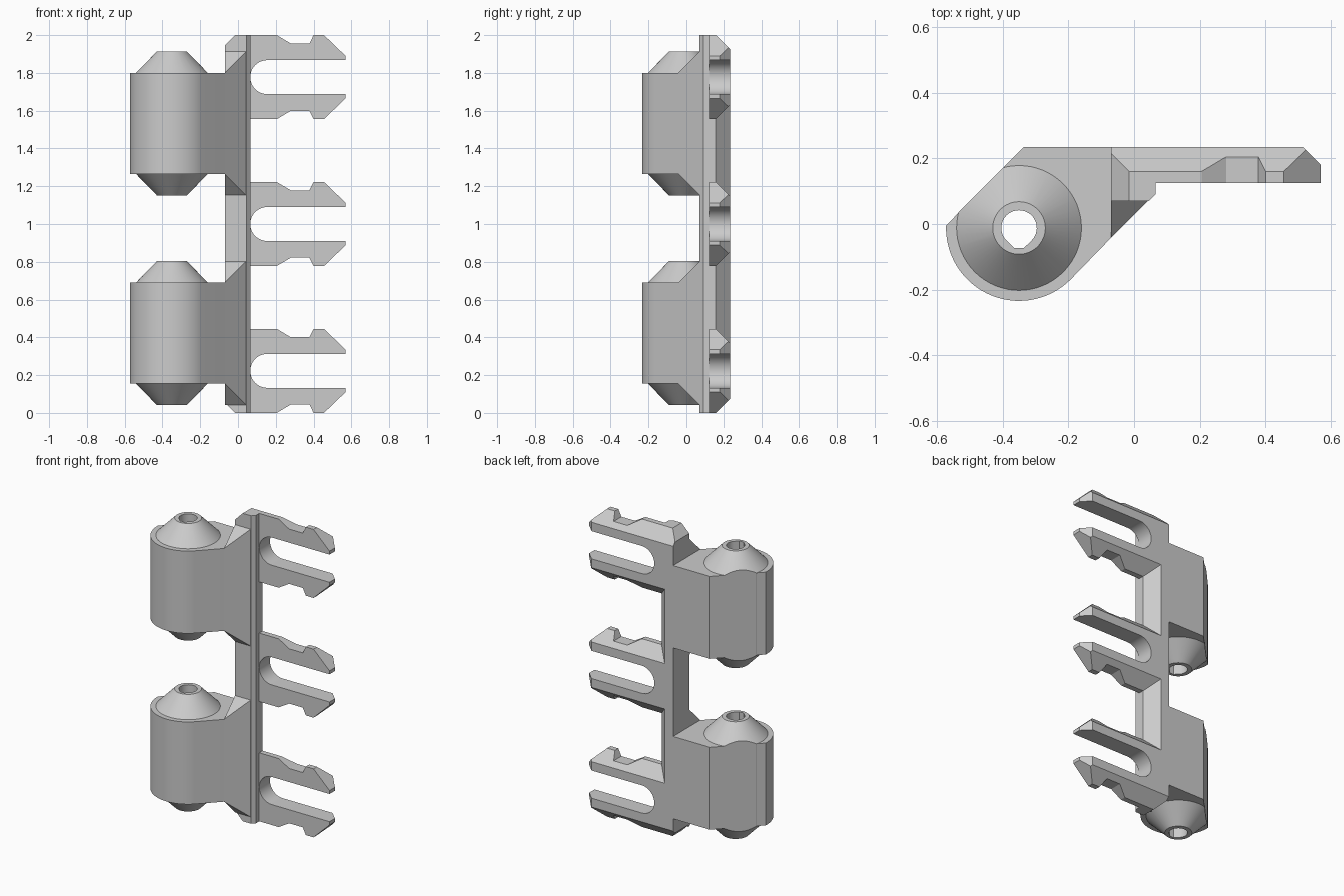
import bpy, bmesh, math
from mathutils import Vector

if "Cube" in bpy.data.objects:
    bpy.data.objects.remove(bpy.data.objects["Cube"], do_unlink=True)

grey = bpy.data.materials.new("plain grey")
grey.use_nodes = True
COLOUR = (0.6, 0.6, 0.6, 1)
grey.diffuse_color = COLOUR
grey.node_tree.nodes["Principled BSDF"].inputs["Base Color"].default_value = COLOUR

BACK = 0.235              # back face of the leaf
PIN = Vector((-0.35, -0.012))   # hinge pin axis
LEFT = -0.07              # outer edge of the spine


def prism(name, pts, place, lo, hi, cuts=()):
    """Extrude a profile, then trim it by (point, outward normal) planes."""
    bm = bmesh.new()
    face = bm.faces.new([bm.verts.new(place(a, b, lo)) for a, b in pts])
    ext = bmesh.ops.extrude_face_region(bm, geom=[face])["geom"]
    move = Vector(place(0, 0, hi)) - Vector(place(0, 0, lo))
    bmesh.ops.translate(bm, vec=move, verts=[v for v in ext if isinstance(v, bmesh.types.BMVert)])
    return finish(name, bm, cuts)


def finish(name, bm, cuts=()):
    for point, normal in cuts:
        bmesh.ops.bisect_plane(bm, geom=bm.verts[:] + bm.edges[:] + bm.faces[:],
                               plane_co=point, plane_no=normal, clear_outer=True)
        bmesh.ops.holes_fill(bm, edges=[e for e in bm.edges if e.is_boundary])
    bmesh.ops.recalc_face_normals(bm, faces=bm.faces)
    mesh = bpy.data.meshes.new(name)
    bm.to_mesh(mesh)
    bm.free()
    mesh.materials.append(grey)
    obj = bpy.data.objects.new(name, mesh)
    bpy.context.collection.objects.link(obj)
    return obj


def arc(centre, radius, start, end, steps):
    angles = [math.radians(start + (end - start) * i / steps) for i in range(steps + 1)]
    return [(centre[0] + radius * math.cos(t), centre[1] + radius * math.sin(t)) for t in angles]


def combine(obj, other, operation):
    mod = obj.modifiers.new("combine", "BOOLEAN")
    mod.operation, mod.solver, mod.object = operation, "EXACT", other
    select(obj)
    bpy.ops.object.modifier_apply(modifier=mod.name)
    bpy.data.objects.remove(other, do_unlink=True)


def select(obj):
    bpy.ops.object.select_all(action="DESELECT")
    obj.select_set(True)
    bpy.context.view_layer.objects.active = obj


def along_z(a, b, c): return (a, b, c)
def along_y(a, b, c): return (a, c, b)
def along_x(a, b, c): return (c, a, b)


parts = []

# Spine with chamfered ends and a chamfered inner back edge
section = [(LEFT, 0.07), (0.045, 0.07), (0.065, 0.09), (0.065, 0.16), (-0.01, BACK), (LEFT, BACK)]
parts.append(prism("spine", section, along_z, 0, 2, [
    ((0, 0.16, 2), (0, 1, 1)), ((0, 0.16, 0), (0, 1, -1)),
    ((-0.015, 0, 2), (-1, 0, 1)), ((-0.015, 0, 0), (-1, 0, -1))]))

# Three forked clips
half = 0.2225
outer = [(-0.01, half), (0.205, half), (0.28, 0.178), (0.378, 0.178),
         (0.4, half), (0.455, half), (0.57, 0.112), (0.57, 0.09)]
slot = arc((0.155, 0), 0.09, 90, 270, 20)
for name, z in (("lower_clip", half), ("middle_clip", 1), ("upper_clip", 2 - half)):
    outline = outer + slot + [(x, -h) for x, h in reversed(outer)]
    parts.append(prism(name, [(x, z + h) for x, h in outline], along_y, 0.125, BACK, [
        ((0, 0.16, z + half), (0, 1, 1)), ((0, 0.16, z - half), (0, 1, -1)),
        ((0.57, 0.18, z), (1, 1, 0))]))

# Two knuckles with conical bosses, a pin hole and a tapered gusset
flat = (Vector((-0.57, 0, 0)), (-1, 1, 0))
for name, z0 in (("lower", 0.155), ("upper", 1.265)):
    z1 = z0 + 0.535
    outline = arc(PIN, 0.222, 315, 178, 40) + [(-0.335, BACK), (LEFT, BACK), (LEFT, -0.042)]
    knuckle = prism(name + "_knuckle", outline, along_z, z0, z1)

    bm = bmesh.new()
    rings = []
    for r, z in ((0.08, z0 - 0.113), (0.19, z0), (0.19, z1), (0.08, z1 + 0.113)):
        rings.append([bm.verts.new((x, y, z)) for x, y in arc(PIN, r, 0, 360, 64)[:-1]])
    for low, high in zip(rings, rings[1:]):
        for i in range(64):
            bm.faces.new((low[i - 1], low[i], high[i], high[i - 1]))
    bm.faces.new(rings[0])
    bm.faces.new(rings[-1])
    boss = finish(name + "_boss", bm, [flat])
    combine(knuckle, boss, "UNION")

    hole = arc(PIN, 0.054, -45, 225, 32) + [(PIN.x - 0.015, PIN.y - 0.061), (PIN.x + 0.015, PIN.y - 0.061)]
    cutter = prism(name + "_hole", hole, along_z, z0 - 0.3, z1 + 0.3)
    combine(knuckle, cutter, "DIFFERENCE")
    parts.append(knuckle)

    side = [(-0.042, z0), (0.07, z0 - 0.112), (0.08, z0 - 0.112),
            (0.08, z1 + 0.112), (0.07, z1 + 0.112), (-0.042, z1)]
    parts.append(prism(name + "_gusset", side, along_x, LEFT, 0.065,
                       [((LEFT, -0.042, 0), (1, -1, 0))]))

# Smooth curves, crisp edges
for obj in parts:
    select(obj)
    bpy.ops.object.shade_smooth_by_angle(angle=math.radians(25))
